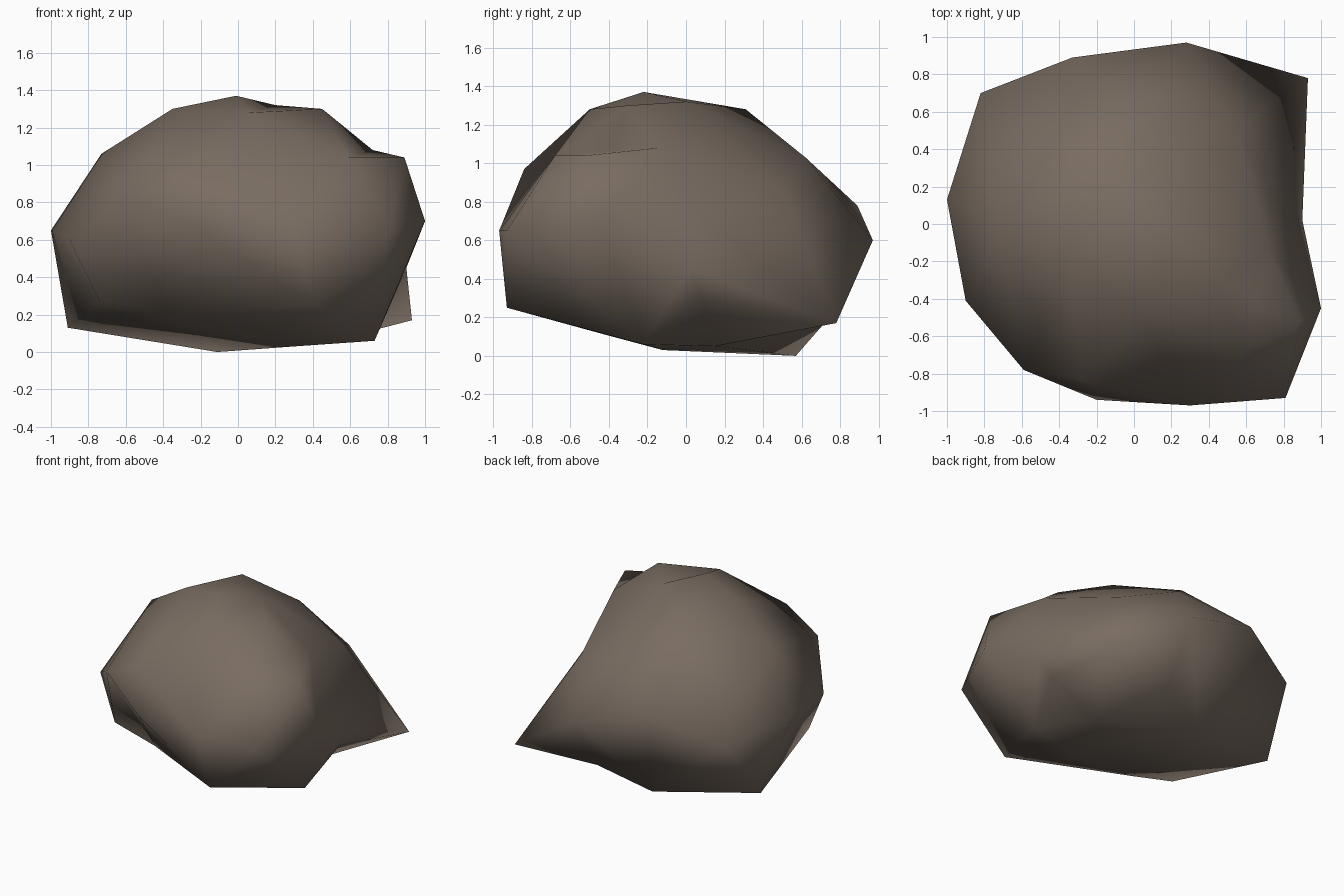
import bpy
import bmesh
from mathutils import Vector

default_cube = bpy.data.objects.get("Cube")
if default_cube:
    bpy.data.objects.remove(default_cube, do_unlink=True)


def make_material(name, colour):
    material = bpy.data.materials.new(name)
    material.use_nodes = True
    material.diffuse_color = colour
    shader = material.node_tree.nodes["Principled BSDF"]
    shader.inputs["Base Color"].default_value = colour
    shader.inputs["Roughness"].default_value = 0.9
    return material


def wrap_star_shape(name, corners, centre, material):
    """Skin a closed surface over corners that all face outward from a centre."""
    bm = bmesh.new()
    targets = {}
    # Triangulate on a unit sphere so that hollows are kept as well as bumps
    for corner in corners:
        vert = bm.verts.new((corner - centre).normalized())
        targets[vert] = corner
    hull = bmesh.ops.convex_hull(bm, input=list(bm.verts))
    unused = [g for g in hull["geom_interior"] if isinstance(g, bmesh.types.BMVert)]
    for vert in unused:
        targets.pop(vert, None)
    bmesh.ops.delete(bm, geom=unused, context="VERTS")
    # Pull each vertex out to its real corner
    for vert, corner in targets.items():
        vert.co = corner
    bmesh.ops.recalc_face_normals(bm, faces=list(bm.faces))
    for face in bm.faces:
        face.smooth = True
    mesh = bpy.data.meshes.new(name)
    bm.to_mesh(mesh)
    bm.free()
    mesh.materials.append(material)
    rock = bpy.data.objects.new(name, mesh)
    bpy.context.collection.objects.link(rock)
    return rock


# Rock corners, grouped by the side they belong to
crown = [(-.01, -.22, 1.37), (.2, 0, 1.32), (.45, -.3, 1.3),
         (-.35, -.13, 1.3), (-.18, .31, 1.28), (.06, -.5, 1.28)]
front_face = [(-.28, -.84, .97), (-.59, -.78, .83), (-.2, -.94, .65),
              (.3, -.97, .65), (.81, -.93, .65), (.41, -.93, .25)]
right_face = [(-.73, -.02, 1.06), (-1, .13, .65), (-.9, -.41, .6),
              (-.82, .7, .59), (-.74, -.46, .27), (-.91, .38, .13)]
back_face = [(-.33, .89, .78), (.28, .97, .6), (.1, .62, 1.03),
             (.55, .5, .87)]
left_face = [(.59, -.68, 1.04), (.89, -.52, 1.04), (.72, -.14, 1.08),
             (1, -.45, .7), (.78, .05, .75), (.9, .02, .45)]
underside = [(-.11, .57, 0), (.73, -.22, .06), (.3, -.12, .03),
             (.47, .15, .05), (.15, -.42, .11), (-.38, -.48, .19),
             (.82, .08, .3)]
back_left_spur = [(.93, .78, .17), (.27, .71, .16)]
# Shallow dips that part the two bumps of the crown and the left ledge
dips = [(.13, -.25, 1.3), (.66, -.41, 1.06)]

all_corners = [Vector(c) for side in (crown, front_face, right_face, back_face,
                                      left_face, underside, back_left_spur, dips)
               for c in side]

stone = make_material("grey_brown_stone", (.19, .15, .12, 1))
wrap_star_shape("rock", all_corners, Vector((0, 0, .6)), stone)
